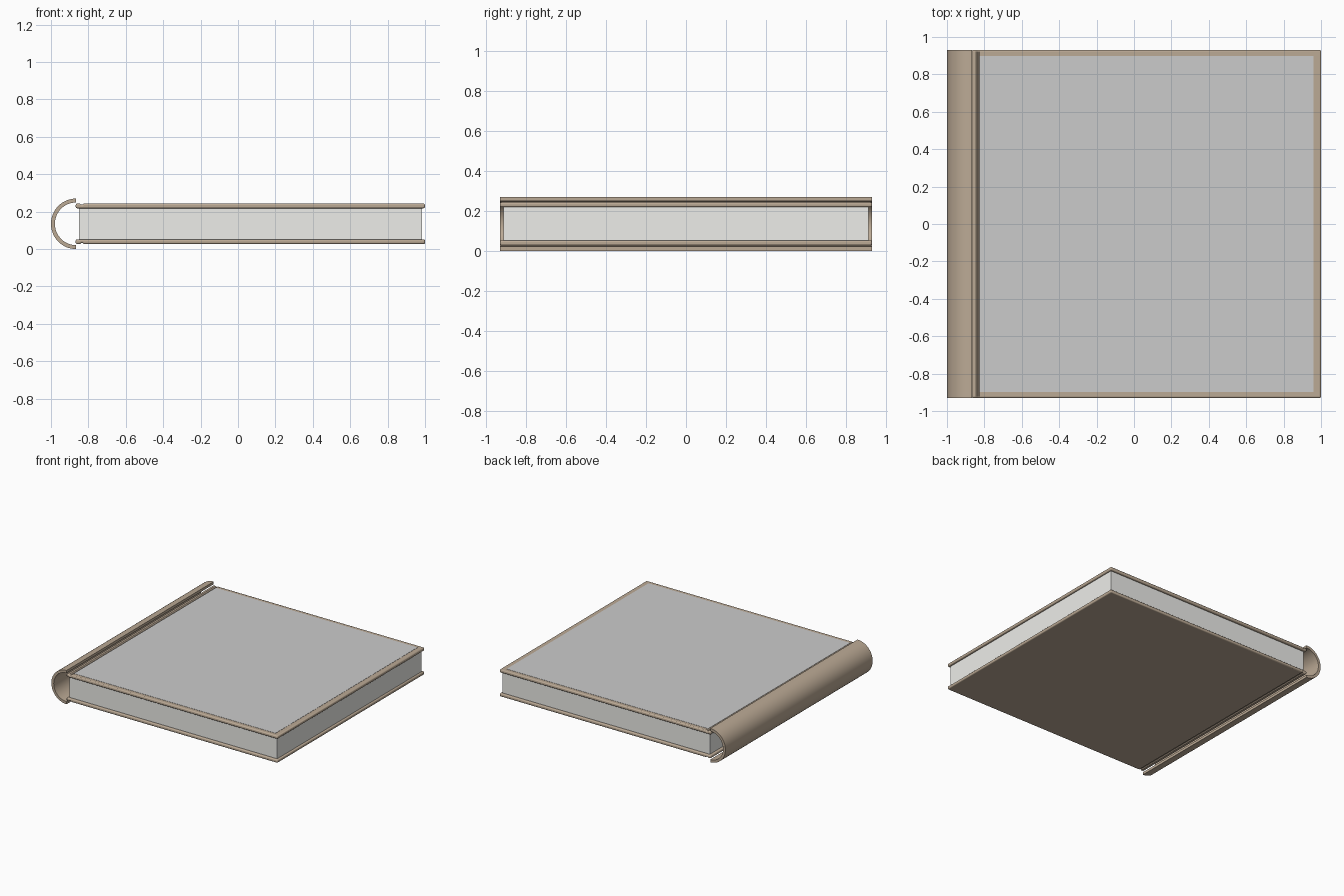
import bpy, bmesh, math

if "Cube" in bpy.data.objects:
    bpy.data.objects.remove(bpy.data.objects["Cube"])

MID = 0.135      # mid height of the book
HALF_Y = 0.93    # half length of covers and spine


def material(name, rgb):
    m = bpy.data.materials.new(name)
    m.diffuse_color = (*rgb, 1)
    m.use_nodes = True
    m.node_tree.nodes["Principled BSDF"].inputs["Base Color"].default_value = m.diffuse_color
    return m


def finish(ob, mat, angle=35):
    if mat:
        ob.data.materials.append(mat)
    bpy.ops.object.select_all(action='DESELECT')
    ob.select_set(True)
    bpy.context.view_layer.objects.active = ob
    bpy.ops.object.shade_smooth_by_angle(angle=math.radians(angle))
    return ob


def extrude_profile(name, pts, half_y, mat, bevel=0.0):
    """Extrude an x-z outline along y."""
    bm = bmesh.new()
    face = bm.faces.new([bm.verts.new((x, -half_y, z)) for x, z in pts])
    res = bmesh.ops.extrude_face_region(bm, geom=[face])
    verts = [v for v in res['geom'] if isinstance(v, bmesh.types.BMVert)]
    bmesh.ops.translate(bm, verts=verts, vec=(0, 2 * half_y, 0))
    bmesh.ops.recalc_face_normals(bm, faces=bm.faces)
    me = bpy.data.meshes.new(name)
    bm.to_mesh(me)
    bm.free()
    ob = bpy.data.objects.new(name, me)
    bpy.context.collection.objects.link(ob)
    finish(ob, mat)
    if bevel:
        mod = ob.modifiers.new("rounded_edges", 'BEVEL')
        mod.width, mod.segments = bevel, 3
        mod.limit_method, mod.angle_limit = 'ANGLE', math.radians(60)
    return ob


def rect(x0, x1, z0, z1):
    return [(x0, z0), (x1, z0), (x1, z1), (x0, z1)]


tan = material("tan_cover", (0.50, 0.40, 0.30))
paper = material("paper", (0.85, 0.85, 0.82))

# Curved spine: half ring open towards the pages
N, CX = 32, -0.866
arc = [math.radians(90 + 180 * i / N) for i in range(N + 1)]
outer = [(CX + 0.134 * math.cos(a), MID + 0.135 * math.sin(a)) for a in arc]
inner = [(CX + 0.113 * math.cos(a), MID + 0.114 * math.sin(a)) for a in reversed(arc)]
extrude_profile("spine", outer + inner, HALF_Y, tan)

# Covers, with a shallow hinge groove on the outside near the spine
cover = [(-0.868, 0.083), (1.0, 0.083), (1.0, 0.108), (-0.825, 0.108),
         (-0.832, 0.102), (-0.838, 0.102), (-0.845, 0.108), (-0.868, 0.108)]
for name, s in (("front_cover", 1), ("back_cover", -1)):
    extrude_profile(name, [(x, MID + s * z) for x, z in cover], HALF_Y, tan, 0.009)

# Page block
extrude_profile("pages", rect(-0.85, 0.985, MID - 0.084, MID + 0.084), 0.912, paper)

# Thin grey panel on the front cover
extrude_profile("cover_panel", rect(-0.825, 0.96, 0.240, 0.2445), 0.897, None)
